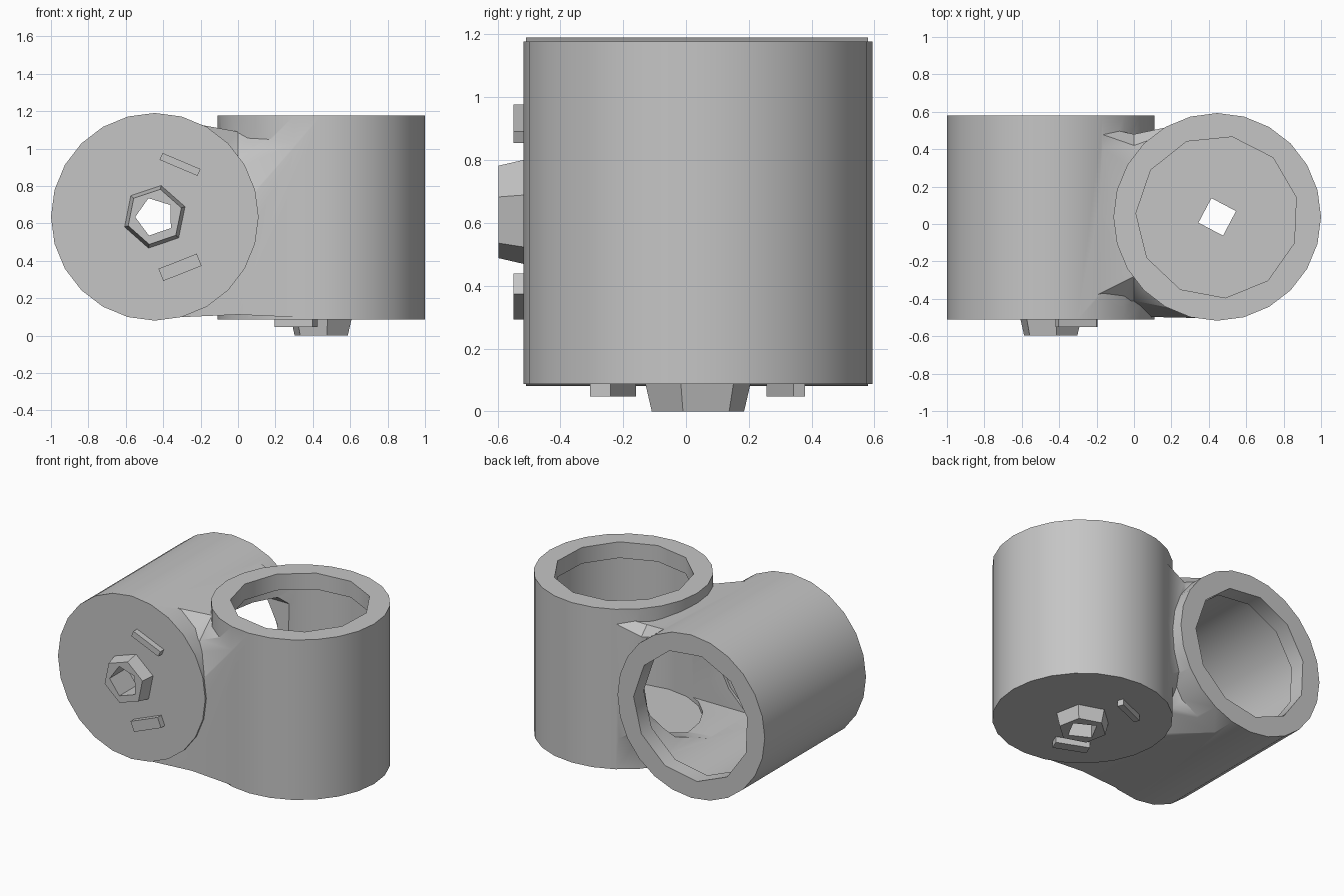
import bpy
import bmesh
import math
from mathutils import Matrix

cube = bpy.data.objects.get("Cube")
if cube:
    bpy.data.objects.remove(cube, do_unlink=True)

grey = bpy.data.materials.new("mid grey")
grey.use_nodes = True
colour = (0.56, 0.56, 0.56, 1)
grey.diffuse_color = colour
grey.node_tree.nodes["Principled BSDF"].inputs["Base Color"].default_value = colour

# The upright socket is the lying socket turned half round a diagonal axis
LYING = Matrix.Identity(4)
UPRIGHT = Matrix(((-1, 0, 0, 0), (0, 0, 1, -0.597), (0, 1, 0, 0.597), (0, 0, 0, 1)))
CENTRE_X, CENTRE_Z = -0.445, 0.635
FLOOR, RIM = -0.51, 0.58

# Outlines (y, z) of the web: at its waist, and inside a socket
WAIST = [(-0.495, 0.112), (0.05, 0.112), (0.33, 0.2), (0.47, 0.4), (0.48, 1.02),
         (0.42, 1.08), (-0.28, 1.09), (-0.41, 0.97), (-0.495, 0.66)]
SQUARE = [(y, z) for y in (-0.505, 0.575) for z in (0.092, 1.172)]
HOLLOW = [(0.03 + 0.8 * (y - 0.03), 0.63 + 0.8 * (z - 0.63)) for y, z in WAIST]


def finish(name, bm):
    bmesh.ops.recalc_face_normals(bm, faces=bm.faces)
    mesh = bpy.data.meshes.new(name)
    bm.to_mesh(mesh)
    bm.free()
    mesh.materials.append(grey)
    obj = bpy.data.objects.new(name, mesh)
    bpy.context.collection.objects.link(obj)
    return obj


def tube(name, frame, r_front, r_back, y0, y1, sides, turn=0.0):
    """Solid round or many-sided bar along y, in the given frame."""
    bm = bmesh.new()
    place = (frame @ Matrix.Translation((CENTRE_X, (y0 + y1) / 2, CENTRE_Z))
             @ Matrix.Rotation(-math.pi / 2, 4, "X") @ Matrix.Rotation(turn, 4, "Z"))
    bmesh.ops.create_cone(bm, cap_ends=True, segments=sides, radius1=r_front,
                          radius2=r_back, depth=y1 - y0, matrix=place)
    return finish(name, bm)


def key(frame, z, height, tilt):
    bm = bmesh.new()
    place = (frame @ Matrix.Translation((-0.31, -0.52, z))
             @ Matrix.Rotation(tilt, 4, "Y") @ Matrix.Diagonal((0.22, 0.06, height, 1)))
    bmesh.ops.create_cube(bm, size=1, matrix=place)
    return finish("key", bm)


def hull(name, x0, outline0, x1, outline1):
    """Solid stretched between two outlines across x."""
    bm = bmesh.new()
    for x, outline in ((x0, outline0), (x1, outline1)):
        for y, z in outline:
            bm.verts.new((x, y, z))
    bmesh.ops.convex_hull(bm, input=bm.verts)
    return finish(name, bm)


def combine(target, other, operation):
    mod = target.modifiers.new("join", "BOOLEAN")
    mod.operation = operation
    mod.solver = "EXACT"
    mod.object = other
    bpy.context.view_layer.objects.active = target
    bpy.ops.object.modifier_apply(modifier=mod.name)
    bpy.data.objects.remove(other, do_unlink=True)


# Waisted web between the two sockets, then the sockets themselves
body = hull("joint_body", 0, WAIST, CENTRE_X, SQUARE)
combine(body, hull("web_half", 0, WAIST, -CENTRE_X, SQUARE), "UNION")
for frame in (LYING, UPRIGHT):
    combine(body, tube("socket", frame, 0.555, 0.555, FLOOR, RIM, 24), "UNION")

# Screw bosses and raised keys on the closed ends
for frame in (LYING, UPRIGHT):
    combine(body, tube("boss", frame, 0.15, 0.18, -0.597, -0.47, 6, 0.2), "UNION")
    combine(body, key(frame, 0.915, 0.04, 0.4), "UNION")
    combine(body, key(frame, 0.365, 0.07, -0.38), "UNION")

# Lipped openings, wider chambers behind them, and small through holes
for frame, sides in ((LYING, 5), (UPRIGHT, 4)):
    combine(body, tube("lip", frame, 0.435, 0.435, 0.3, 0.7, 11, 0.1), "DIFFERENCE")
    combine(body, tube("chamber", frame, 0.49, 0.49, -0.41, 0.47, 20), "DIFFERENCE")
    combine(body, tube("hole", frame, 0.105, 0.105, -0.7, -0.3, sides, 0.3), "DIFFERENCE")

# Wide passage joining the two chambers
combine(body, hull("passage", -0.25, HOLLOW, 0.25, HOLLOW), "DIFFERENCE")

bpy.ops.object.select_all(action="DESELECT")
body.select_set(True)
bpy.context.view_layer.objects.active = body
bpy.ops.object.shade_smooth_by_angle(angle=math.radians(35))
